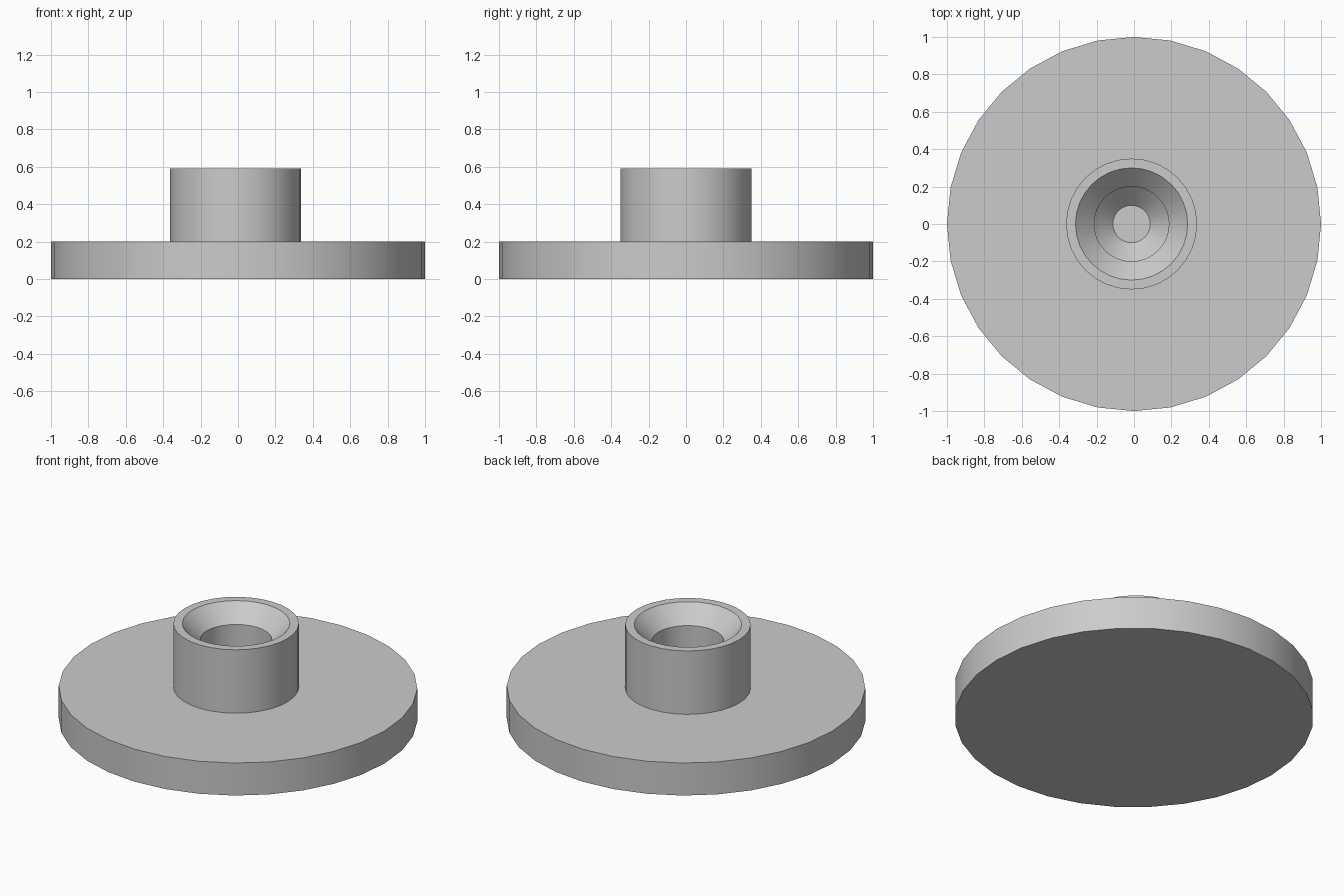
import bpy, math

# Remove the default cube only
cube = bpy.data.objects.get("Cube")
if cube:
    bpy.data.objects.remove(cube, do_unlink=True)

SIDES = 32

grey = bpy.data.materials.new("plain grey")
grey.use_nodes = True
colour = (0.6, 0.6, 0.6, 1)
grey.diffuse_color = colour
grey.node_tree.nodes["Principled BSDF"].inputs["Base Color"].default_value = colour


def lathe(name, profile, x=0):
    """Turn an open (radius, height) profile round the z axis, closing both ends."""
    verts, faces = [], []
    for r, z in profile:
        for i in range(SIDES):
            a = math.tau * i / SIDES
            verts.append((r * math.cos(a), r * math.sin(a), z))
    for k in range(len(profile) - 1):
        for i in range(SIDES):
            j = (i + 1) % SIDES
            low, high = k * SIDES, (k + 1) * SIDES
            faces.append((low + i, low + j, high + j, high + i))
    faces.append(tuple(reversed(range(SIDES))))
    last = (len(profile) - 1) * SIDES
    faces.append(tuple(range(last, last + SIDES)))
    mesh = bpy.data.meshes.new(name)
    mesh.from_pydata(verts, [], faces)
    mesh.materials.append(grey)
    obj = bpy.data.objects.new(name, mesh)
    obj.location.x = x
    bpy.context.collection.objects.link(obj)
    bpy.ops.object.select_all(action="DESELECT")
    obj.select_set(True)
    bpy.context.view_layer.objects.active = obj
    bpy.ops.object.shade_smooth_by_angle(angle=math.radians(30))
    return obj


# Flat round base
lathe("base_disc", [(1, 0), (1, 0.2)])

# Slightly offset collar with a countersunk blind hole
lathe("collar", [
    (0.35, 0.19), (0.35, 0.59),   # outer wall
    (0.30, 0.59), (0.20, 0.49),   # rim and upper countersink
    (0.20, 0.305), (0.10, 0.205)  # bore and tapered bottom
], x=-0.013)
